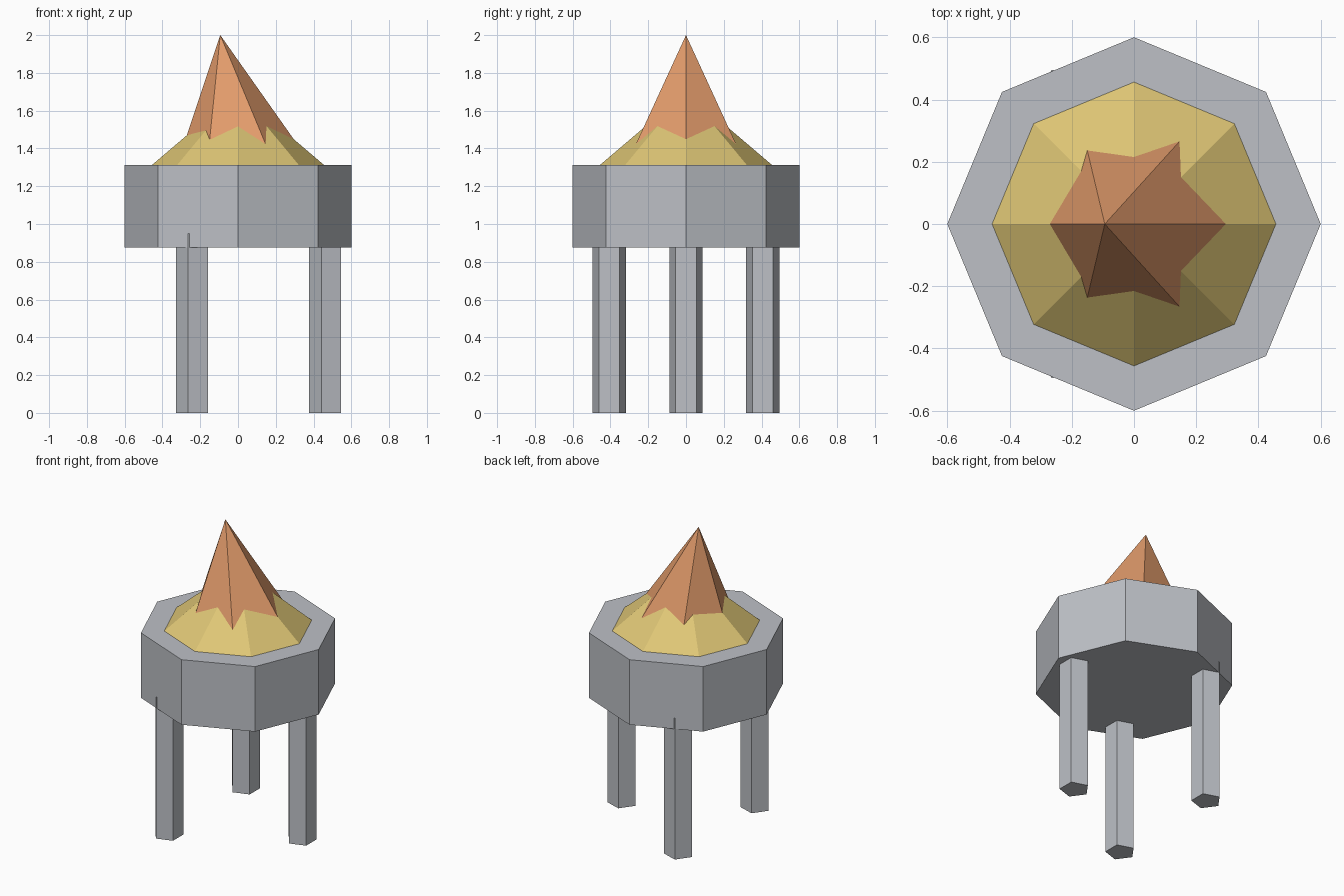
import bpy
from math import radians, cos, sin
from mathutils import Matrix, Vector

default_cube = bpy.data.objects.get("Cube")
if default_cube:
    bpy.data.objects.remove(default_cube, do_unlink=True)


def make_material(name, rgb):
    mat = bpy.data.materials.new(name)
    mat.use_nodes = True
    mat.diffuse_color = (*rgb, 1)
    mat.node_tree.nodes["Principled BSDF"].inputs["Base Color"].default_value = (*rgb, 1)
    return mat


grey = make_material("pale grey", (0.51, 0.53, 0.565))
yellow = make_material("sandy yellow", (0.74, 0.57, 0.18))
orange = make_material("warm orange", (0.76, 0.33, 0.147))


def tapered(name, sides, r_bottom, r_top, height, base, mat, turn=0, tilt=0):
    """Flat-sided prism or pyramid standing on base, first corner at angle turn."""
    bpy.ops.mesh.primitive_cone_add(vertices=sides, radius1=r_bottom,
                                    radius2=r_top, depth=height)
    obj = bpy.context.object
    obj.name = obj.data.name = name
    # Bring the first corner from +y to +x, and the origin to the base
    obj.data.transform(Matrix.Rotation(radians(turn - 90), 4, 'Z')
                       @ Matrix.Translation((0, 0, height / 2)))
    obj.location = Vector(base)
    obj.rotation_euler.y = radians(tilt)
    obj.data.materials.append(mat)
    return obj


# Octagonal body
tapered("body", 8, 0.6, 0.6, 0.437, (0, 0, 0.875), grey)

# Low cone resting on the body
tapered("lower_cone", 8, 0.456, 0, 0.388, (0, 0, 1.312), yellow)

# Leaning six-sided spire
tapered("spire", 6, 0.325, 0, 0.643, (0, 0, 1.364), orange, tilt=-8.4)

# Three five-sided legs, all turned the same way
for name, angle in (("left_leg", 0), ("back_right_leg", 120), ("front_right_leg", 240)):
    a = radians(angle)
    tapered(name, 5, 0.093, 0.093, 0.95,
            (0.47 * cos(a), 0.47 * sin(a), 0), grey, turn=180)
